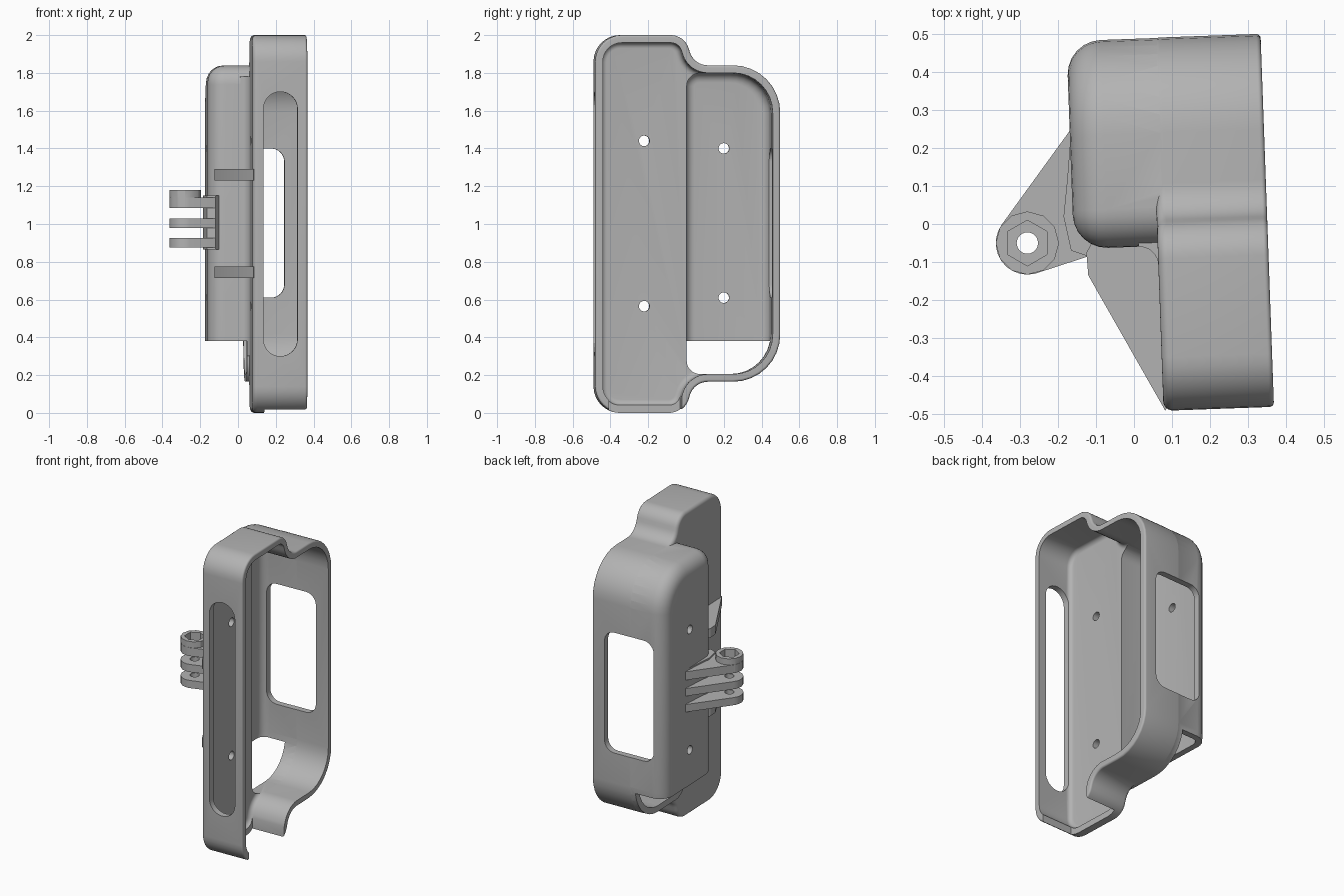
import bpy, bmesh, math
from mathutils import Vector, Matrix

if "Cube" in bpy.data.objects:
    bpy.data.objects.remove(bpy.data.objects["Cube"])

grey = bpy.data.materials.new("matte_grey")
grey.use_nodes = True
colour = (0.45, 0.45, 0.45, 1)
grey.diffuse_color = colour
grey.node_tree.nodes["Principled BSDF"].inputs["Base Color"].default_value = colour

TILT = Matrix.Rotation(0.036, 4, "Z")     # the case sits slightly turned
PLACE = {"x": lambda a, b, t: (t, a, b),
         "y": lambda a, b, t: (a, t, b),
         "z": lambda a, b, t: (a, b, t)}


def rounded(corners, seg=8):
    """Closed outline from (a, b, radius) corners."""
    out = []
    for i, (a, b, r) in enumerate(corners):
        p = Vector((a, b))
        if r == 0:
            out.append(p)
            continue
        u = (Vector(corners[i - 1][:2]) - p).normalized()
        v = (Vector(corners[(i + 1) % len(corners)][:2]) - p).normalized()
        half = u.angle(v) / 2
        centre = p + (u + v).normalized() * r / math.sin(half)
        s = p + u * r / math.tan(half) - centre
        e = p + v * r / math.tan(half) - centre
        turn = s.angle_signed(e)
        for k in range(seg + 1):
            w = -turn * k / seg
            out.append(centre + Vector((s.x * math.cos(w) - s.y * math.sin(w),
                                        s.x * math.sin(w) + s.y * math.cos(w))))
    return out


def rect(a0, a1, b0, b1, r):
    return rounded([(a0, b0, r), (a1, b0, r), (a1, b1, r), (a0, b1, r)])


def circle(a, b, r, n=24):
    return [Vector((a + r * math.sin(math.tau * k / n), b + r * math.cos(math.tau * k / n)))
            for k in range(n)]


def inset(outline, d):
    """Move a counter-clockwise outline inwards."""
    out = []
    for i, p in enumerate(outline):
        u = (p - outline[i - 1]).normalized()
        v = (outline[(i + 1) % len(outline)] - p).normalized()
        n = Vector((-u.y - v.y, u.x + v.x)).normalized()
        out.append(p + n * d / max(0.3, n.dot(Vector((-u.y, u.x)))))
    return out


def soft(t0, t1, r0, r1, base=0, seg=6):
    """(position, inset) steps with rounded ends."""
    q = [math.pi / 2 * k / seg for k in range(seg + 1)]
    lo = [(t0 + r0 * (1 - math.cos(w)), base + r0 * (1 - math.sin(w))) for w in q] if r0 else [(t0, base)]
    hi = [(t1 - r1 * (1 - math.cos(w)), base + r1 * (1 - math.sin(w))) for w in reversed(q)] if r1 else [(t1, base)]
    return lo + hi


def loft(name, outline, steps, axis="x", tilt=True):
    bm = bmesh.new()
    rings = [[bm.verts.new(PLACE[axis](p[0], p[1], t)) for p in (inset(outline, d) if d else outline)]
             for t, d in steps]
    n = len(outline)
    for low, high in zip(rings, rings[1:]):
        for i in range(n):
            bm.faces.new((low[i], low[(i + 1) % n], high[(i + 1) % n], high[i]))
    bm.faces.new(rings[0])
    bm.faces.new(rings[-1])
    bmesh.ops.recalc_face_normals(bm, faces=bm.faces)
    if tilt:
        bm.transform(TILT)
    mesh = bpy.data.meshes.new(name)
    bm.to_mesh(mesh)
    bm.free()
    mesh.materials.append(grey)
    obj = bpy.data.objects.new(name, mesh)
    bpy.context.collection.objects.link(obj)
    return obj


def activate(obj):
    bpy.ops.object.select_all(action="DESELECT")
    obj.select_set(True)
    bpy.context.view_layer.objects.active = obj


def combine(obj, others, operation):
    activate(obj)
    for other in others:
        mod = obj.modifiers.new("combine", "BOOLEAN")
        mod.operation, mod.object, mod.solver = operation, other, "EXACT"
        bpy.ops.object.modifier_apply(modifier=mod.name)
        bpy.data.objects.remove(other)


# Outer shell: shallow tray with a stepped outline, plus the deep back box
tray = rounded([(-.493, 0, .14), (-.02, 0, .1), (.03, .165, .1), (.487, .165, .25),
                (.487, 1.84, .25), (.03, 1.84, .1), (-.02, 2, .1), (-.493, 2, .14)])
box = rounded([(-.06, .166, .1), (.486, .166, .25), (.486, 1.839, .25), (-.06, 1.839, .1)])
case = loft("holder_case", tray, soft(.06, .35, .025, .012))
deep = loft("deep_box", box, soft(-.16, .15, .09, 0))
arc = [(.01 + .05 * math.sin(w), -.11 + .05 * math.cos(w))
       for w in [math.pi / 2 * k / 8 for k in range(9)]]
fillet = loft("step_fillet", [(.075, -.11), (.075, -.04), (.01, -.04)] + arc,
              [(.3, 0), (1.78, 0)], "z")
combine(case, [deep, fillet], "UNION")

# Hollow interior and open lower end
inner = rounded([(0, .206, .07), (.446, .206, .21), (.446, 1.799, .21), (0, 1.799, .07)])
cuts = [loft("tray_cavity", tray, soft(.1, .6, .03, 0, .04)),
        loft("box_cavity", inner, soft(-.12, .14, .05, 0)),
        loft("lower_opening", rect(-.5, .045, -.2, .38, 0), [(-.3, 0), (.7, 0)], "y"),
        loft("bottom_notch", rect(-.42, -.035, -.2, .14, 0), [(.125, 0), (.6, 0)]),
        loft("front_slot", rect(.117, .297, .3, 1.7, .0899), [(-.6, 0), (-.4, 0)], "y"),
        loft("back_window", rect(-.085, .262, .61, 1.4, .07), [(.4, 0), (.6, 0)], "y")]
# Screw holes in both floors
for y, z in ((-.225, 1.44), (-.225, .565), (.205, 1.4), (.205, .61)):
    cuts.append(loft("screw_hole", circle(y, z, .028), [(-.3, 0), (.2, 0)]))
combine(case, cuts, "DIFFERENCE")

# Hinge prongs at the side
HX, HY, HR = -.28, -.05, .083
root = [(-.165, .25), (-.14, .22), (-.135, -.03), (-.09, -.04), (-.12, -.085)]
tip = [(HX + HR * math.cos(w), HY + HR * math.sin(w))
       for w in [math.radians(285 - 142 * k / 10) for k in range(11)]]
parts = [case]
for name, low, high in (("lower_prong", .875, .925), ("middle_prong", .98, 1.03), ("upper_prong", 1.085, 1.14)):
    prong = loft(name, root + tip, [(low, 0), (high, 0)], "z", False)
    if name == "upper_prong":
        boss = loft("nut_boss", circle(HX, HY, HR, 12), [(1.086, 0), (1.18, 0)], "z", False)
        combine(prong, [boss], "UNION")
        nut = loft("nut_pocket", circle(HX, HY, .06, 6), [(1.13, 0), (1.3, 0)], "z", False)
        combine(prong, [nut], "DIFFERENCE")
    bolt = loft("bolt_hole", circle(HX, HY, .028), [(.8, 0), (1.3, 0)], "z", False)
    combine(prong, [bolt], "DIFFERENCE")
    parts.append(prong)

# Web joining the prongs to the case
web = root + [(-.165, -.07), (-.185, .02), (-.175, .12)]
parts.append(loft("prong_web", web, [(.865, 0), (1.15, 0)], "z", False))

# Gusset ribs between the deep box and the tray
rib = [(-.1, -.03), (-.125, -.075), (-.12, -.135), (.082, -.49),
       (.095, -.47), (.08, -.05), (.05, -.035)]
for name, z in (("lower_rib", .745), ("upper_rib", 1.26)):
    parts.append(loft(name, rib, [(z - .03, 0), (z + .03, 0)], "z", False))

for part in parts:
    activate(part)
    bpy.ops.object.shade_smooth_by_angle(angle=math.radians(30))
